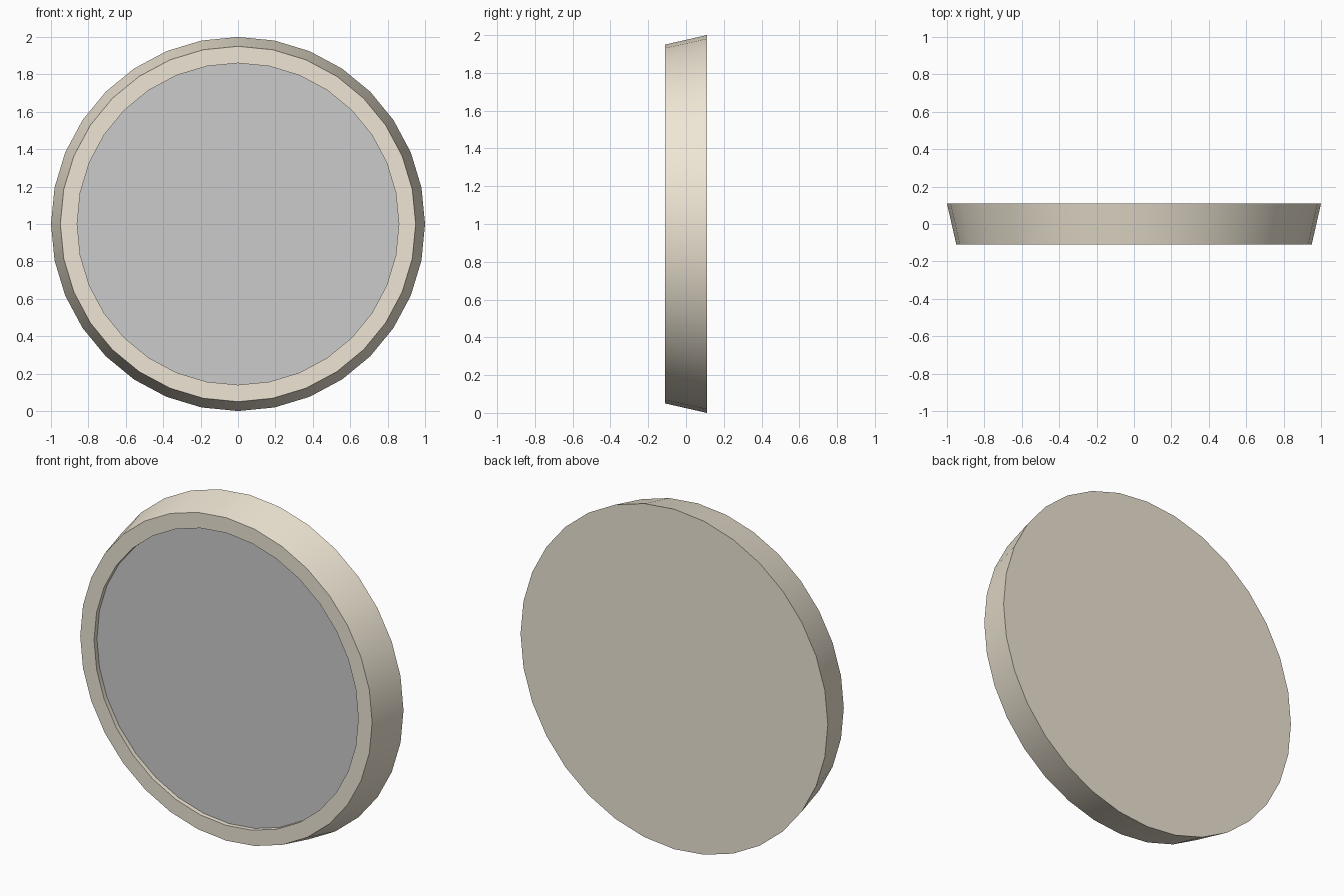
import bpy
import bmesh
from math import cos, sin, radians, tau

if "Cube" in bpy.data.objects:
    bpy.data.objects.remove(bpy.data.objects["Cube"])

SIDES = 32
CENTRE_Z = 1.0


def ring(bm, radius, y):
    """Circle of vertices facing the front."""
    return [bm.verts.new((radius * cos(tau * i / SIDES), y,
                          CENTRE_Z + radius * sin(tau * i / SIDES)))
            for i in range(SIDES)]


def finish(bm, name):
    mesh = bpy.data.meshes.new(name)
    bm.to_mesh(mesh)
    bm.free()
    obj = bpy.data.objects.new(name, mesh)
    bpy.context.collection.objects.link(obj)
    return obj


# Frame: flared outer wall, flat rim, shallow recess and closed back
profile = [(1.0, 0.11), (0.95, -0.11), (0.86, -0.11), (0.86, -0.083)]
bm = bmesh.new()
rings = [ring(bm, r, y) for r, y in profile]
for a, b in zip(rings, rings[1:]):
    for i in range(SIDES):
        j = (i + 1) % SIDES
        bm.faces.new((a[i], a[j], b[j], b[i]))
bm.faces.new(rings[0][::-1])
frame = finish(bm, "mirror_frame")

wood = bpy.data.materials.new("light_wood")
wood.diffuse_color = (0.86, 0.79, 0.66, 1.0)
wood.use_nodes = True
wood.node_tree.nodes["Principled BSDF"].inputs["Base Color"].default_value = wood.diffuse_color
frame.data.materials.append(wood)

bpy.context.view_layer.objects.active = frame
frame.select_set(True)
bpy.ops.object.shade_smooth_by_angle(angle=radians(30))

# Glass: flat disc set into the recess
bm = bmesh.new()
bm.faces.new(ring(bm, 0.86, -0.083))
finish(bm, "mirror_glass")
